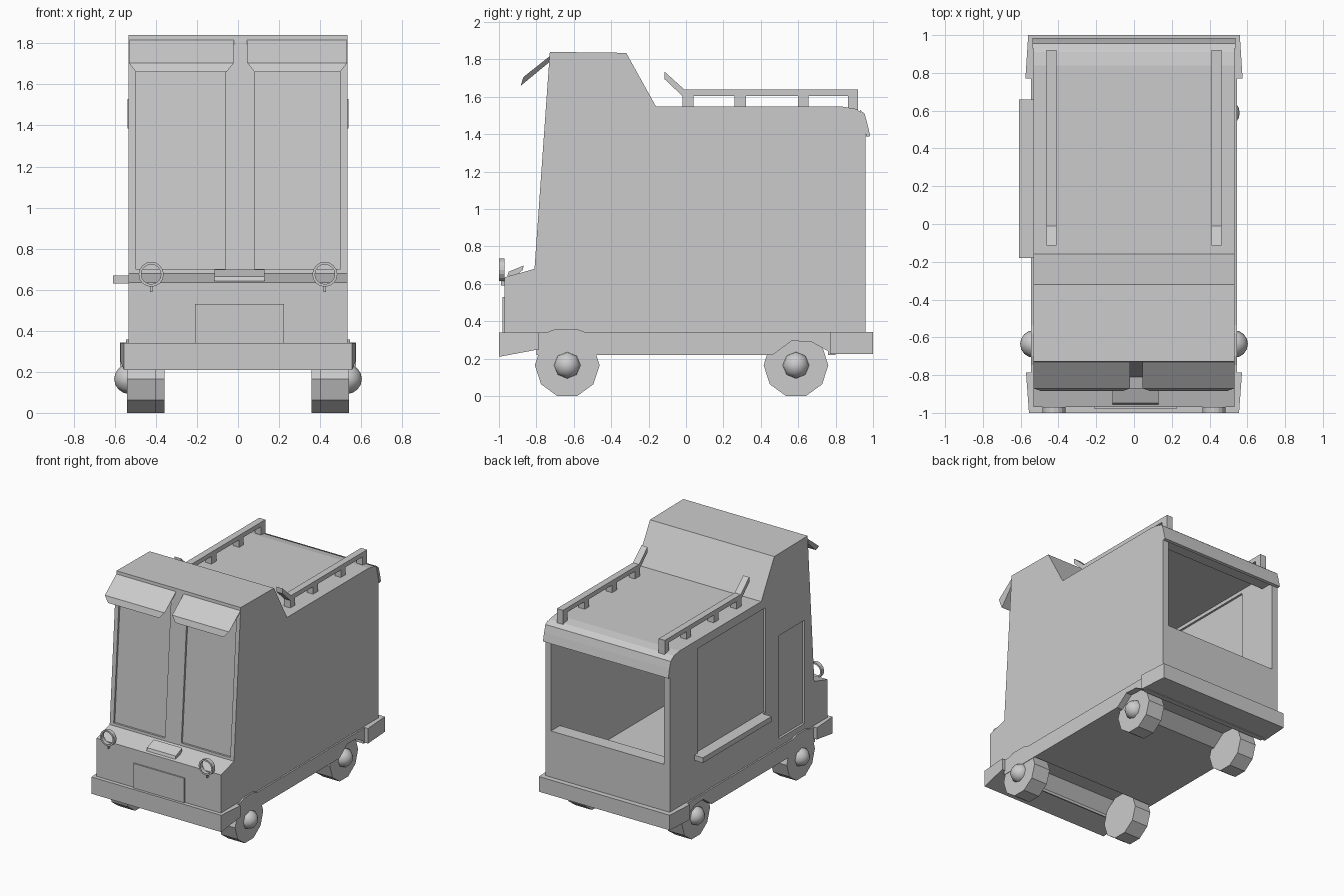
import bpy, bmesh, math
from mathutils import Matrix, Vector

if "Cube" in bpy.data.objects:
    bpy.data.objects.remove(bpy.data.objects["Cube"])


def finish(bm, name):
    bmesh.ops.recalc_face_normals(bm, faces=bm.faces)
    me = bpy.data.meshes.new(name)
    bm.to_mesh(me)
    bm.free()
    ob = bpy.data.objects.new(name, me)
    bpy.context.collection.objects.link(ob)
    return ob


def prism(name, pts, x0, x1):
    """Side profile (y, z) extruded from x0 to x1."""
    bm = bmesh.new()
    a = [bm.verts.new((x0, y, z)) for y, z in pts]
    b = [bm.verts.new((x1, y, z)) for y, z in pts]
    bm.faces.new(a)
    bm.faces.new(b[::-1])
    for i in range(len(pts)):
        j = (i + 1) % len(pts)
        bm.faces.new((a[i], b[i], b[j], a[j]))
    return finish(bm, name)


def box(name, x0, x1, y0, y1, z0, z1):
    return prism(name, [(y0, z0), (y1, z0), (y1, z1), (y0, z1)], x0, x1)


def cut(ob, cutter):
    m = ob.modifiers.new("cut", 'BOOLEAN')
    m.operation, m.solver, m.object = 'DIFFERENCE', 'EXACT', cutter
    bpy.context.view_layer.objects.active = ob
    bpy.ops.object.modifier_apply(modifier=m.name)
    bpy.data.objects.remove(cutter)


def taper(ob, test, factor):
    for v in ob.data.vertices:
        if test(v.co):
            v.co.x *= factor


# hollow body shell
body = prism("body_shell", [(-.97, .335), (-.97, .635), (-.81, .68), (-.728, 1.84),
                            (-.32, 1.835), (-.16, 1.547), (.84, 1.547), (.91, 1.535),
                            (.945, 1.51), (.96, 1.46), (.96, .335)], -.533, .533)
cut(body, prism("cavity", [(-.93, .36), (-.93, .60), (-.765, .65), (-.69, 1.80),
                           (-.34, 1.795), (-.18, 1.507), (.85, 1.507), (.85, .36)], -.49, .49))
cut(body, box("rear_opening", -.485, .485, .8, 1.1, .70, 1.41))


# windscreen pockets on the sloped front
def front_y(z):
    return -.81 + .082 * (z - .68) / 1.16


for x0, x1 in ((-.50, -.06), (.08, .50)):
    lo, hi = front_y(.70), front_y(1.77)
    cut(body, prism("pane", [(lo - .1, .70), (lo + .015, .70),
                             (hi + .015, 1.77), (hi - .1, 1.77)], x0, x1))

# left side: serving window and shallow door recess
cut(body, box("hatch", -.6, -.45, -.21, .62, .67, 1.48))
box("serving_panel", -.518, -.506, -.23, .64, .65, 1.50)
cut(body, box("door_recess", -.6, -.515, -.69, -.38, .40, 1.20))
box("serving_shelf", -.608, -.52, -.18, .66, .63, .67)

# chassis with wheel wells
chassis = box("chassis", -.545, .545, -.80, .80, .22, .34)
cut(chassis, prism("front_well", [(-.79, .1), (-.79, .24), (-.72, .33), (-.56, .33),
                                  (-.46, .24), (-.46, .1)], -.541, .541))
cut(chassis, prism("rear_well", [(.45, .1), (.45, .21), (.565, .295), (.67, .29),
                                 (.76, .24), (.76, .1)], -.7, .7))
for s in (-1, 1):
    prism("front_fender", [(-.76, .335), (-.70, .357), (-.58, .357), (-.52, .335)],
          s * .52, s * .545)

# bumpers, slightly tapered in plan
fb = prism("front_bumper", [(-1, .21), (-1, .34), (-.785, .34), (-.785, .25)], -.572, .572)
taper(fb, lambda c: c.y < -.9, .972)
rb = box("rear_bumper", -.575, .575, .77, 1, .225, .342)
taper(rb, lambda c: c.y > .9, .974)

# wheels and domed hubs
R = .173
ring = [(R * math.cos(math.tau * i / 10), .165 + R * math.sin(math.tau * i / 10)) for i in range(10)]
for label, yc, xo in (("front", -.635, .54), ("rear", .588, .497)):
    for s in (-1, 1):
        prism(label + "_wheel", [(yc + y, z) for y, z in ring], s * (xo - .14), s * xo)
        bm = bmesh.new()
        bmesh.ops.create_uvsphere(bm, u_segments=8, v_segments=8, radius=.073,
                                  matrix=Matrix.Translation((s * (xo - .01), yc, .165))
                                  @ Matrix.Rotation(math.pi / 2, 4, 'Y'))
        hub = finish(bm, label + "_hub")
        for p in hub.data.polygons:
            p.use_smooth = True

# sun visors with a narrowed drop lip
for x0, x1 in ((-.532, -.02), (.045, .532)):
    bm = bmesh.new()
    rows = []
    for y, z, inset in ((-.725, 1.82, 0), (-.87, 1.705, 0), (-.883, 1.66, .036),
                        (-.868, 1.672, .036), (-.725, 1.79, .01)):
        rows.append((bm.verts.new((x0 + inset, y, z)), bm.verts.new((x1 - inset, y, z))))
    for i in range(5):
        a, b = rows[i], rows[(i + 1) % 5]
        bm.faces.new((a[0], a[1], b[1], b[0]))
    for k in (0, 1):
        bm.faces.new([r[k] for r in rows])
    finish(bm, "sun_visor")

# roof rails with raised front ends
for s in (-1, 1):
    x0, x1 = s * .41, s * .462
    prism("roof_rail", [(-.115, 1.735), (-.115, 1.695), (-.02, 1.605), (.92, 1.605),
                        (.92, 1.64), (-.01, 1.64)], x0, x1)
    for y in (-.02, .26, .60, .865):
        box("rail_post", x0, x1, y, y + (.06 if y < .6 else .055), 1.53, 1.61)

# rear roof lip
prism("rear_lip", [(.93, 1.53), (.955, 1.51), (.97, 1.455), (.985, 1.39), (.965, 1.385),
                   (.95, 1.45)], -.537, .537)

# front plate and tilted hood vent
box("front_plate", -.21, .225, -.98, -.96, .335, .53)
prism("hood_vent", [(-.955, .643), (-.948, .665), (-.868, .698), (-.873, .675),
                    (-.90, .65)], -.115, .13)

# headlight rings on short stems
for s in (-1, 1):
    bm = bmesh.new()
    c = Vector((s * .423, 0, .675))
    vs = [bm.verts.new((c.x + r, y, c.z)) for r, y in
          ((.061, -1), (.061, -.97), (.048, -.97), (.048, -1))]
    es = [bm.edges.new((vs[i], vs[(i + 1) % 4])) for i in range(4)]
    bmesh.ops.spin(bm, geom=vs + es, cent=c, axis=(0, 1, 0), angle=math.tau,
                   steps=16, use_merge=True)
    bmesh.ops.remove_doubles(bm, verts=bm.verts, dist=1e-4)
    finish(bm, "headlight_ring")
    box("headlight_stem", c.x - .006, c.x + .006, -.99, -.965, .59, .62)
